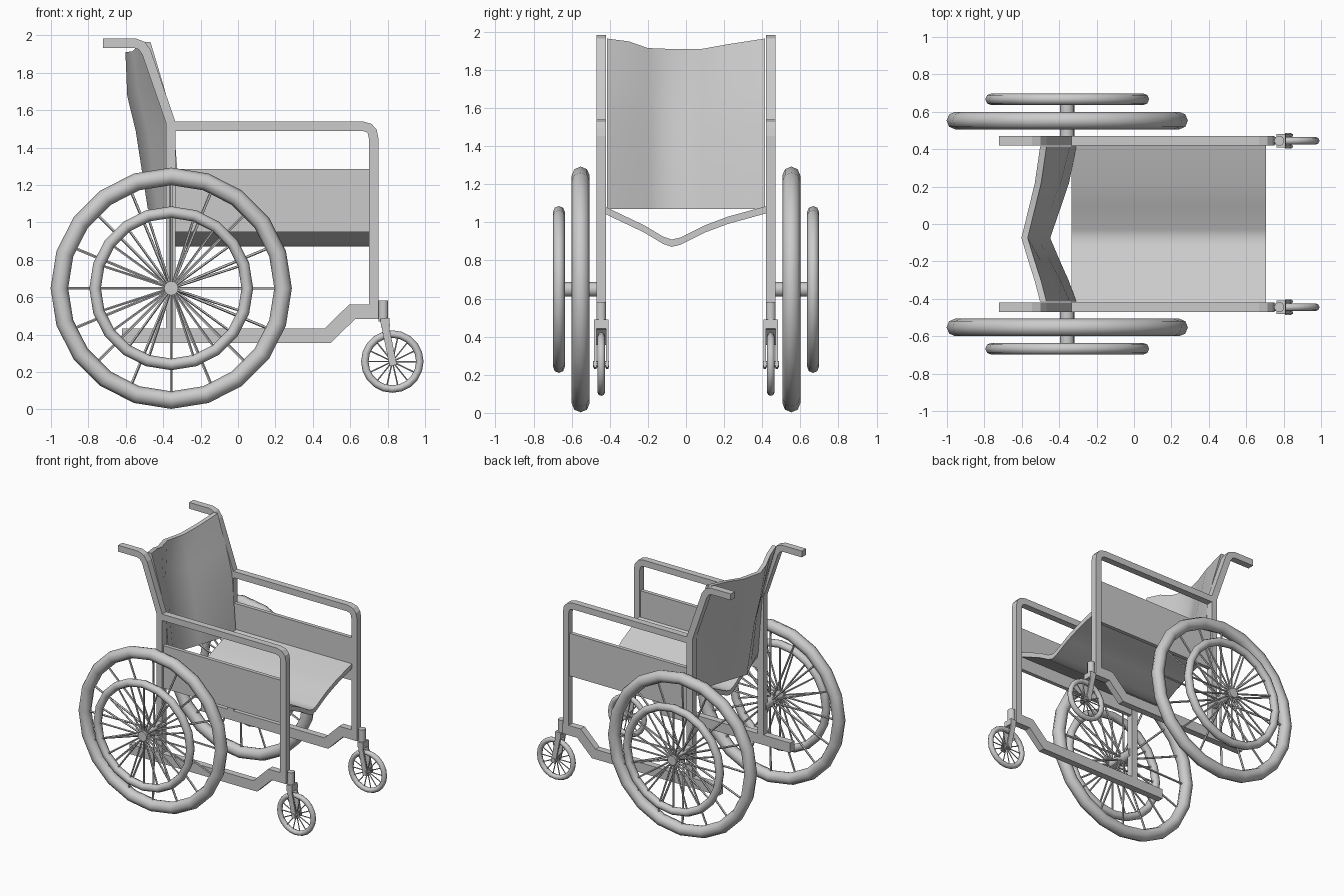
import bpy, bmesh
from math import sin, cos, pi, tau
from mathutils import Vector

if "Cube" in bpy.data.objects:
    bpy.data.objects.remove(bpy.data.objects["Cube"])

SIDE = 0.445          # y of the side frames


def finish(name, bm, smooth=False, mirror=True):
    bmesh.ops.recalc_face_normals(bm, faces=bm.faces[:])
    me = bpy.data.meshes.new(name)
    bm.to_mesh(me)
    bm.free()
    ob = bpy.data.objects.new(name, me)
    bpy.context.collection.objects.link(ob)
    if smooth:
        bpy.ops.object.select_all(action='DESELECT')
        bpy.context.view_layer.objects.active = ob
        ob.select_set(True)
        bpy.ops.object.shade_smooth_by_angle(angle=pi / 3.5)
    if mirror:
        m = ob.modifiers.new("mirror", 'MIRROR')
        m.use_axis = (False, True, False)
    return ob


def loft(bm, sections, closed=False):
    rings = [[bm.verts.new(p) for p in s] for s in sections]
    n = len(rings[0])
    pairs = list(zip(rings, rings[1:] + rings[:1]))
    for a, b in pairs if closed else pairs[:-1]:
        for i in range(n):
            j = (i + 1) % n
            bm.faces.new((a[i], a[j], b[j], b[i]))
    if not closed:
        bm.faces.new(rings[0])
        bm.faces.new(rings[-1])


def bar(bm, path, half, y0, y1):
    """Mitred rectangular bar along an x-z path, from y0 to y1."""
    pts = [Vector(p) for p in path]
    secs = []
    for i, p in enumerate(pts):
        d0 = (p - pts[i - 1]).normalized() if i else (pts[1] - p).normalized()
        d1 = (pts[i + 1] - p).normalized() if i < len(pts) - 1 else d0
        t = (d0 + d1).normalized()
        n = Vector((-t.y, t.x)) * half / max(0.4, t.dot(d0))
        a, b = p + n, p - n
        secs.append([(a.x, y0, a.y), (a.x, y1, a.y), (b.x, y1, b.y), (b.x, y0, b.y)])
    loft(bm, secs)


def ring(bm, x, y, z, major, minor, n=20, m=8):
    loft(bm, [[(x + cos(a) * (major + minor * cos(b)), y + minor * sin(b),
                z + sin(a) * (major + minor * cos(b)))
               for b in (tau * k / m for k in range(m))]
              for a in (tau * i / n for i in range(n))], closed=True)


def rod(bm, p, q, r, n=5):
    p, q = Vector(p), Vector(q)
    d = (q - p).normalized()
    u = d.orthogonal().normalized()
    v = d.cross(u)
    loft(bm, [[c + r * (u * cos(tau * k / n) + v * sin(tau * k / n)) for k in range(n)]
              for c in (p, q)])


def spokes(bm, x, y, z, r0, r1, count, rad, dish=0.0):
    for i in range(count):
        a = tau * i / count
        s = dish * (1 if i % 2 else -1)
        rod(bm, (x + r0 * cos(a), y + s, z + r0 * sin(a)),
            (x + r1 * cos(a), y, z + r1 * sin(a)), rad)


# side frames: push handle and back post, armrest, lower rail
Y0, Y1 = SIDE - 0.026, SIDE + 0.026
bm = bmesh.new()
bar(bm, [(-0.722, 1.958), (-0.55, 1.958), (-0.515, 1.945), (-0.49, 1.91),
         (-0.36, 1.535), (-0.36, 0.37)], 0.025, Y0, Y1)
finish("back_post_and_handle", bm)
bm = bmesh.new()
bar(bm, [(-0.36, 1.515), (0.665, 1.515), (0.70, 1.505), (0.718, 1.485),
         (0.725, 1.45), (0.725, 0.5)], 0.025, Y0, Y1)
finish("armrest", bm)
bm = bmesh.new()
bar(bm, [(-0.62, 0.395), (0.48, 0.395), (0.61, 0.522), (0.752, 0.522)], 0.039, Y0, Y1)
finish("lower_rail", bm)

# side panels
bm = bmesh.new()
bar(bm, [(-0.345, 1.117), (0.705, 1.117)], 0.169, SIDE - 0.018, SIDE + 0.012)
finish("side_panel", bm)

# large wheels with hand rims
WX, WZ, WY, RY = -0.357, 0.648, 0.553, 0.667
bm = bmesh.new()
ring(bm, WX, WY, WZ, 0.598, 0.047)
finish("large_wheel", bm, True)
bm = bmesh.new()
ring(bm, WX, RY, WZ, 0.407, 0.031)
finish("hand_rim", bm, True)
bm = bmesh.new()
rod(bm, (WX, SIDE, WZ), (WX, RY + 0.022, WZ), 0.038, 16)
finish("large_wheel_hub", bm, True)
bm = bmesh.new()
spokes(bm, WX, WY, WZ, 0.03, 0.57, 16, 0.008, 0.015)
spokes(bm, WX, RY, WZ, 0.03, 0.39, 20, 0.007)
finish("large_wheel_spokes", bm)

# casters
CX, CZ = 0.825, 0.256
bm = bmesh.new()
ring(bm, CX, SIDE, CZ, 0.147, 0.02)
finish("caster_wheel", bm, True)
bm = bmesh.new()
spokes(bm, CX, SIDE, CZ, 0.012, 0.135, 14, 0.004)
rod(bm, (CX, SIDE - 0.042, CZ), (CX, SIDE + 0.042, CZ), 0.017, 10)
finish("caster_spokes_and_axle", bm)
bm = bmesh.new()
for s in (-1, 1):
    bar(bm, [(0.785, 0.485), (0.79, 0.43), (0.83, 0.235)], 0.02,
        SIDE + s * 0.024, SIDE + s * 0.037)
bar(bm, [(0.785, 0.487), (0.789, 0.44)], 0.024, SIDE - 0.037, SIDE + 0.037)
finish("caster_fork", bm)
bm = bmesh.new()
rod(bm, (0.777, SIDE, 0.47), (0.777, SIDE, 0.582), 0.027, 12)
finish("caster_stem", bm, True)

# sagging seat
seat = [(-0.42, 1.08), (-0.22, 0.985), (-0.12, 0.925), (-0.075, 0.91),
        (-0.03, 0.92), (0.1, 0.985), (0.22, 1.03), (0.42, 1.085)]
bm = bmesh.new()
loft(bm, [[(-0.335, y, z), (0.705, y, z), (0.705, y, z - 0.038), (-0.335, y, z - 0.038)]
          for y, z in seat])
finish("seat", bm, True, mirror=False)

# sling backrest: columns (y, sag 0..1, top z), rows (height 0..1, edge x, sag depth)
cols = [(-0.415, 0, 1.965), (-0.3, 0.3, 1.95), (-0.2, 0.62, 1.915), (-0.075, 1, 1.91),
        (0.08, 0.62, 1.91), (0.22, 0.28, 1.935), (0.415, 0, 1.965)]
rows = [(0, -0.325, 0.14), (0.5, -0.36, 0.17), (0.72, -0.41, 0.165), (1, -0.485, 0.1)]
bm = bmesh.new()
secs = []
for y, sag, top in cols:
    col = [(x - sag * d, y, 1.07 + (top - 1.07) * h) for h, x, d in rows]
    secs.append([(x + 0.017, y, z) for x, y, z in col] +
                [(x - 0.017, y, z) for x, y, z in reversed(col)])
loft(bm, secs)
finish("backrest", bm, True, mirror=False)
